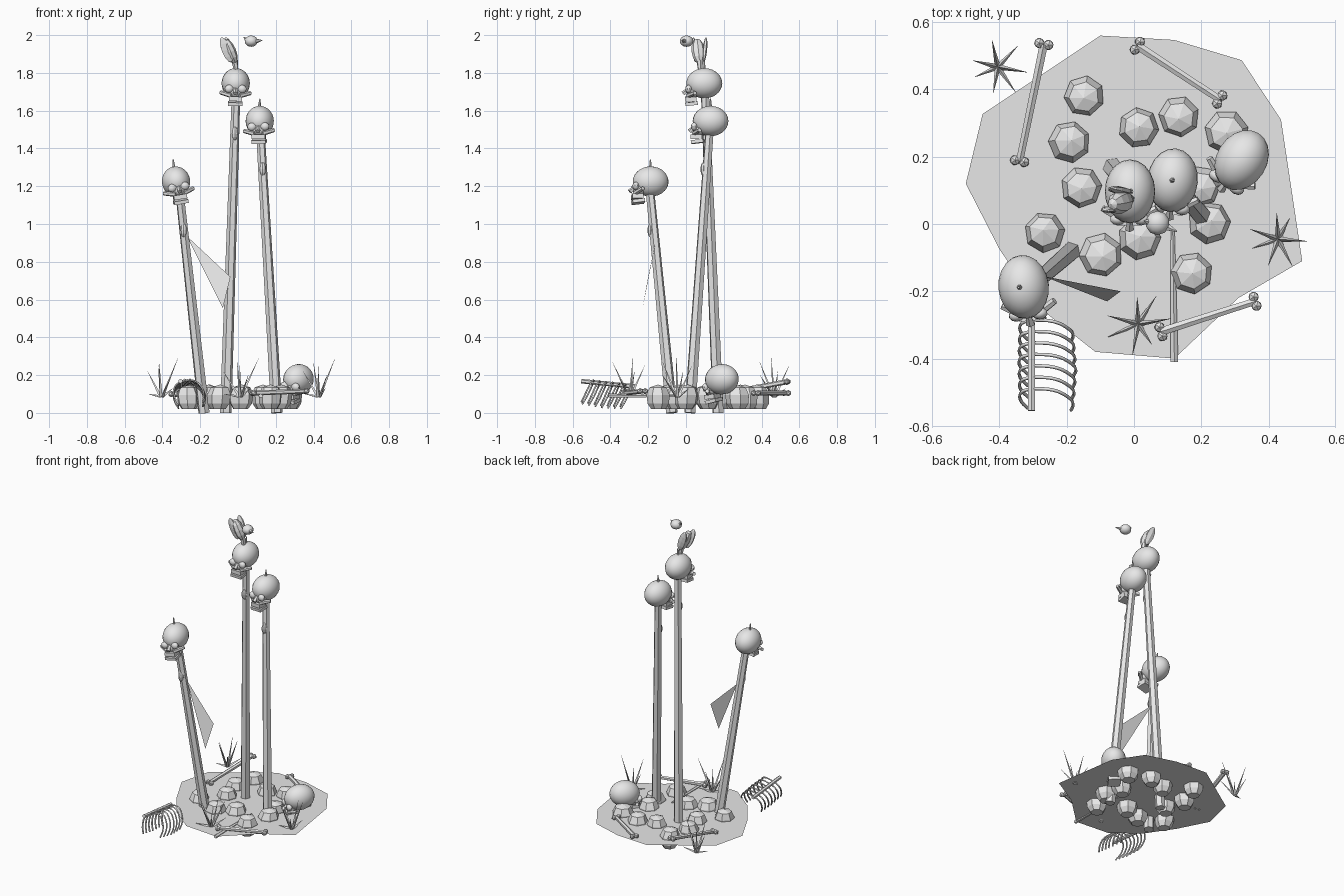
import bpy, bmesh, math, random
from mathutils import Vector, Matrix, Euler

random.seed(4)
if "Cube" in bpy.data.objects:
    bpy.data.objects.remove(bpy.data.objects["Cube"], do_unlink=True)

grey = bpy.data.materials.new("pale_grey")
grey.use_nodes = True
grey.diffuse_color = (0.8, 0.8, 0.8, 1)
grey.node_tree.nodes["Principled BSDF"].inputs["Base Color"].default_value = (0.8, 0.8, 0.8, 1)


def finish(name, bm, smooth=None):
    mesh = bpy.data.meshes.new(name)
    bm.to_mesh(mesh)
    bm.free()
    mesh.materials.append(grey)
    ob = bpy.data.objects.new(name, mesh)
    bpy.context.collection.objects.link(ob)
    if smooth:
        bpy.ops.object.select_all(action='DESELECT')
        ob.select_set(True)
        bpy.context.view_layer.objects.active = ob
        bpy.ops.object.shade_smooth_by_angle(angle=math.radians(smooth))
    return ob


def rod(bm, a, b, r1, r2, sides=6):
    a, b = Vector(a), Vector(b)
    d = b - a
    m = Matrix.Translation((a + b) / 2) @ d.to_track_quat('Z', 'Y').to_matrix().to_4x4()
    bmesh.ops.create_cone(bm, cap_ends=True, segments=sides, radius1=r1, radius2=r2,
                          depth=d.length, matrix=m)


def ball(bm, loc, size, seg=10, rings=6, rot=(0, 0, 0)):
    m = Matrix.LocRotScale(Vector(loc), Euler(rot), Vector(size))
    bmesh.ops.create_uvsphere(bm, u_segments=seg, v_segments=rings, radius=1, matrix=m)


def block(bm, loc, size, rot=(0, 0, 0)):
    m = Matrix.LocRotScale(Vector(loc), Euler(rot), Vector(size))
    bmesh.ops.create_cube(bm, size=1, matrix=m)


# Ground sheet
bm = bmesh.new()
outline = [(-.10, .56), (.12, .547), (.32, .487), (.437, .31), (.50, -.11), (.31, -.22),
           (.12, -.40), (-.115, -.38), (-.28, -.25), (-.40, -.075), (-.50, .12), (-.45, .327)]
bm.faces.new([bm.verts.new((x, y, .087)) for x, y in reversed(outline)])
finish("ground_sheet", bm)

# Faceted stones
stones = [(-.146, .387), (-.20, .238), (-.157, .113), (-.26, -.033), (-.104, -.086),
          (.012, -.05), (.012, .283), (.134, .327), (.274, .277), (.217, -.003),
          (.17, -.145), (.19, .12)]
for x, y in stones:
    bm = bmesh.new()
    turn, rad = random.uniform(0, 6), random.uniform(.06, .067)
    lean = Vector((random.uniform(-.012, .012), random.uniform(-.012, .012), 0))
    rings = []
    for k, z in ((.62, .02), (.93, .05), (1, .095), (.74, .135)):
        rings.append([bm.verts.new(Vector((x + k * rad * math.cos(turn + i * math.tau / 7),
                                           y + k * rad * math.sin(turn + i * math.tau / 7), z))
                                   + lean * (z * 8)) for i in range(7)])
    for lo, hi in zip(rings, rings[1:]):
        for i in range(7):
            j = (i + 1) % 7
            bm.faces.new((lo[i], lo[j], hi[j], hi[i]))
    bm.faces.new(rings[0][::-1])
    tip = bm.verts.new(Vector((x, y, .15)) + lean * 1.5)
    for i in range(7):
        bm.faces.new((rings[-1][i], rings[-1][(i + 1) % 7], tip))
    finish("stone", bm)

# Leaning poles, each with a small wrapped binding
poles = [("right", (-.18, -.075, 0), (-.31, -.19, 1.17), .967),
         ("centre", (-.065, .17, 0), (-.01, .10, 1.70), 1.48),
         ("left", (.205, .02, 0), (.118, .125, 1.50), 1.29)]
for side, a, b, tag in poles:
    bm = bmesh.new()
    rod(bm, a, b, .031, .023)
    finish(side + "_pole", bm)
    bm = bmesh.new()
    p = Vector(a).lerp(Vector(b), tag / b[2]) + Vector((0, -.018, 0))
    ball(bm, p, (.019, .016, .037), 8, 6)
    finish(side + "_binding", bm)


# Skulls
def skull(name, loc, rot, spike=True):
    bm = bmesh.new()
    ball(bm, (0, 0, 0), (.075, .095, .08), 20, 14)
    ball(bm, (0, -.06, -.045), (.05, .035, .035), 10, 6)
    for s in (-1, 1):
        ball(bm, (s * .035, -.083, -.03), (.024, .018, .022), 10, 6)
        rod(bm, (s * .02, -.085, -.066), (s * .08, -.05, -.05), .014, .011)
    rod(bm, (0, -.085, -.03), (0, -.112, -.055), .008, .014, 5)
    block(bm, (0, -.072, -.083), (.07, .06, .024))
    block(bm, (0, -.068, -.108), (.076, .066, .018), (.12, 0, 0))
    if spike:
        rod(bm, (0, 0, .07), (.005, 0, .118), .009, .003)
    ob = finish(name, bm, 40)
    ob.location, ob.rotation_euler = loc, rot


skull("right_skull", (-.328, -.187, 1.225), (0, -.17, .1))
skull("centre_skull", (-.012, .097, 1.745), (0, .02, 0))
skull("left_skull", (.115, .13, 1.545), (0, -.03, -.1))
skull("fallen_skull", (.32, .19, .178), (.1, .1, -.55), False)

# Perched bird: folded wings and body
bm = bmesh.new()
rod(bm, (-.01, .075, 1.815), (-.018, .073, 1.865), .012, .018)
ball(bm, (-.04, .065, 1.915), (.03, .036, .072), 8, 6, (.1, -.4, 0))
for dy, dx in ((-.025, -.012), (.03, .008)):
    ball(bm, (-.05 + dx, .07 + dy, 1.922), (.028, .012, .072), 6, 6, (-dy * 3, -.38, 0))
finish("bird_body", bm)

# Bird head with beak
bm = bmesh.new()
ball(bm, (.07, .003, 1.968), (.036, .036, .03), 10, 8)
rod(bm, (.09, -.005, 1.968), (.128, -.022, 1.972), .015, .002)
rod(bm, (.045, .006, 1.975), (.03, .01, 1.99), .012, .002, 5)
finish("bird_head", bm, 40)

# Torn pennant
bm = bmesh.new()
bm.faces.new([bm.verts.new(v) for v in
              ((-.27, -.155, .935), (-.08, -.23, .555), (-.04, -.2, .72))])
finish("pennant", bm)

# Long bones with paired knuckles
bones = [((.01, .53, .105), (.255, .37, .105)), ((-.268, .535, .165), (-.34, .187, .10)),
         ((.08, -.32, .105), (.36, -.23, .115))]
for a, b in bones:
    bm = bmesh.new()
    rod(bm, a, b, .014, .012)
    d = (Vector(b) - Vector(a)).normalized()
    across = Vector((-d.y, d.x, 0)) * .014
    for end in (a, b):
        for s in (-1, 1):
            m = Matrix.Translation(Vector(end) + across * s) @ Matrix.Scale(.017, 4)
            bmesh.ops.create_icosphere(bm, subdivisions=1, radius=1, matrix=m)
    finish("long_bone", bm)

# Loose stake
bm = bmesh.new()
rod(bm, (.115, -.02, .09), (.12, -.41, .09), .006, .012, 5)
finish("loose_stake", bm)

# Rib cage: spine and curved ribs
bm = bmesh.new()
rod(bm, (-.305, -.555, .168), (-.305, -.27, .14), .012, .012)
finish("spine", bm)
right_rib = [(0, 0, 0), (-.03, -.01, -.025), (-.034, -.035, -.08), (-.01, -.06, -.125)]
left_rib = [(0, 0, 0), (.07, -.005, .008), (.115, -.025, -.025), (.132, -.045, -.07),
            (.125, -.065, -.115)]
curve = bpy.data.curves.new("ribs", 'CURVE')
curve.dimensions = '3D'
curve.bevel_depth, curve.bevel_resolution, curve.resolution_u = .005, 0, 4
curve.use_fill_caps = True
for i in range(7):
    y = -.285 - i * .034
    for path in (right_rib, left_rib):
        k = 1 - .02 * abs(i - 3)
        sp = curve.splines.new('BEZIER')
        sp.bezier_points.add(len(path) - 1)
        for bp, (dx, dy, dz) in zip(sp.bezier_points, path):
            bp.co = (-.305 + dx * k, y + dy, .14 + i * .004 + dz * k)
            bp.handle_left_type = bp.handle_right_type = 'AUTO'
curve.materials.append(grey)
bpy.context.collection.objects.link(bpy.data.objects.new("ribs", curve))

# Grass tufts
for x, y in ((-.405, .467), (.428, -.045), (.012, -.297)):
    bm = bmesh.new()
    for i in range(7):
        ang = i * math.tau / 7 + random.uniform(-.2, .2)
        reach, top = random.uniform(.07, .1), (.29, .13, .25, .22, .1, .27, .2)[i]
        d = Vector((math.cos(ang), math.sin(ang), 0))
        rod(bm, Vector((x, y, .085)) + d * .006, Vector((x, y, top)) + d * reach, .009, .0005, 3)
    finish("grass_tuft", bm)
